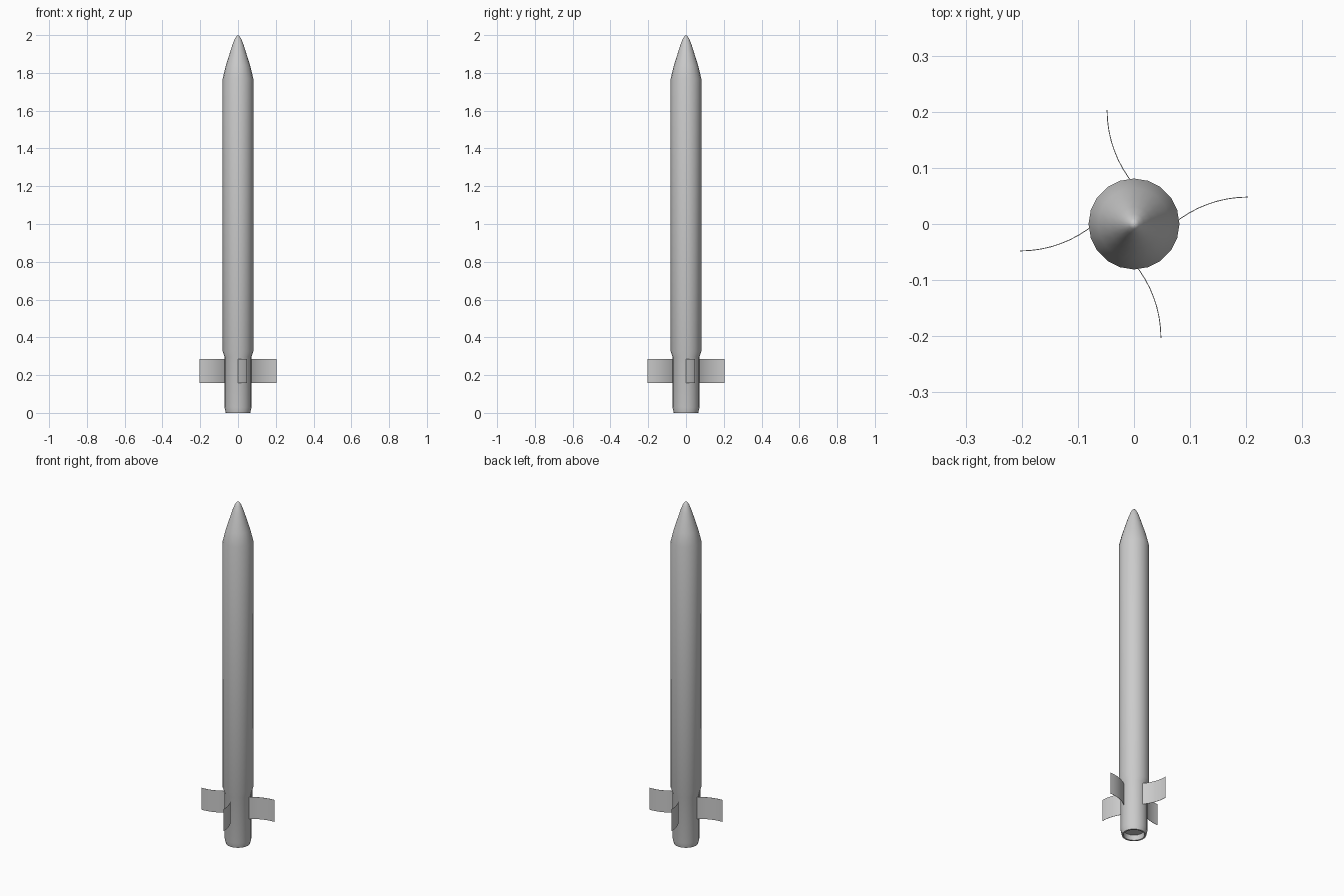
import bpy, bmesh, math

if "Cube" in bpy.data.objects:
    bpy.data.objects.remove(bpy.data.objects["Cube"])

SIDES = 20


def finish(name, bm, angle):
    bmesh.ops.recalc_face_normals(bm, faces=bm.faces)
    mesh = bpy.data.meshes.new(name)
    bm.to_mesh(mesh)
    bm.free()
    obj = bpy.data.objects.new(name, mesh)
    bpy.context.collection.objects.link(obj)
    bpy.ops.object.select_all(action='DESELECT')
    obj.select_set(True)
    bpy.context.view_layer.objects.active = obj
    bpy.ops.object.shade_smooth_by_angle(angle=math.radians(angle))
    return obj


def lathe(name, profile, angle=25):
    bm = bmesh.new()
    verts = [bm.verts.new((r, 0, z)) for r, z in profile]
    edges = [bm.edges.new(p) for p in zip(verts, verts[1:])]
    bmesh.ops.spin(bm, geom=verts + edges, cent=(0, 0, 0), axis=(0, 0, 1),
                   angle=math.tau, steps=SIDES, use_duplicate=False)
    bmesh.ops.remove_doubles(bm, verts=bm.verts, dist=1e-5)
    return finish(name, bm, angle)


# Body: recessed exhaust, narrow tail, stepped shoulder, tube and ogive nose
lathe("rocket_body", [
    (0, 0.03), (0.053, 0.03), (0.056, 0), (0.065, 0), (0.0715, 0.03),
    (0.0715, 0.297), (0.081, 0.325), (0.081, 1.77),
    (0.064, 1.84), (0.045, 1.90), (0.031, 1.945), (0.018, 1.978),
    (0.009, 1.993), (0, 2.0)])

# Four curved wrap-around fins, each an arc extruded upwards
RADIUS, THICK, STEPS = 0.208, 0.0015, 8
CX, CY = 0.203, 0.048 - RADIUS
SWEEP = math.asin((CX - 0.068) / RADIUS)
for i in range(4):
    bm = bmesh.new()
    loop = []
    for r, order in ((RADIUS + THICK / 2, range(STEPS + 1)),
                     (RADIUS - THICK / 2, range(STEPS, -1, -1))):
        for k in order:
            a = math.pi / 2 + SWEEP * k / STEPS
            x, y = CX + r * math.cos(a), CY + r * math.sin(a)
            loop.append(bm.verts.new((x, y, 0.158)))
    face = bm.faces.new(loop)
    new = bmesh.ops.extrude_face_region(bm, geom=[face])["geom"]
    bmesh.ops.translate(bm, vec=(0, 0, 0.128),
                        verts=[g for g in new if isinstance(g, bmesh.types.BMVert)])
    fin = finish(f"fin_{i + 1}", bm, 30)
    fin.rotation_euler.z = i * math.pi / 2
